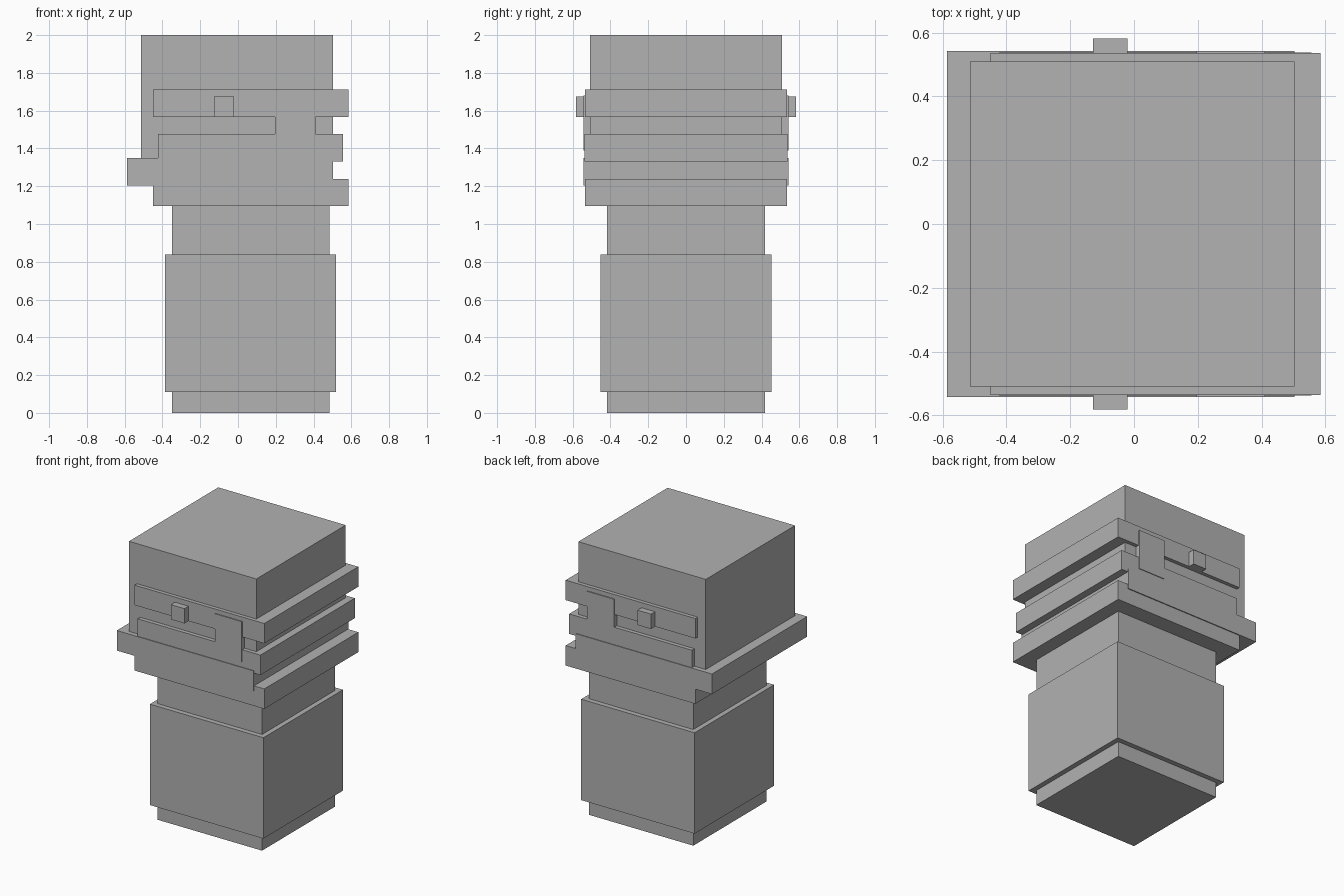
import bpy

if "Cube" in bpy.data.objects:
    bpy.data.objects.remove(bpy.data.objects["Cube"])

# Single flat grey
grey = bpy.data.materials.new("plain grey")
grey.diffuse_color = (0.445, 0.445, 0.445, 1.0)
grey.use_nodes = True
grey.node_tree.nodes["Principled BSDF"].inputs["Base Color"].default_value = grey.diffuse_color


def block(name, x0, x1, half_depth, z0, z1):
    """Box spanning x0..x1 and z0..z1, symmetric front to back."""
    bpy.ops.mesh.primitive_cube_add(size=1, location=((x0 + x1) / 2, 0, (z0 + z1) / 2))
    ob = bpy.context.object
    ob.name = name
    ob.scale = (x1 - x0, 2 * half_depth, z1 - z0)
    bpy.ops.object.transform_apply(location=False, rotation=False, scale=True)
    ob.data.materials.append(grey)
    return ob


# Body: inner core with a thicker sleeve around it
block("body_core", -0.35, 0.484, 0.417, 0.0, 1.12)
block("body_sleeve", -0.386, 0.52, 0.453, 0.11, 0.838)

# Head
block("head", -0.514, 0.503, 0.509, 1.21, 2.0)

# Wrapped bands, alternately shifted sideways
block("upper_band", -0.45, 0.585, 0.536, 1.567, 1.711)
block("middle_band", -0.424, 0.556, 0.538, 1.332, 1.476)
block("chin_band", -0.587, 0.503, 0.543, 1.205, 1.35)
block("neck_band", -0.45, 0.585, 0.536, 1.095, 1.239)

# Face details, passing through to the back
block("cheek_patch", 0.196, 0.41, 0.543, 1.39, 1.68)
block("small_knob", -0.128, -0.02, 0.582, 1.567, 1.674)
